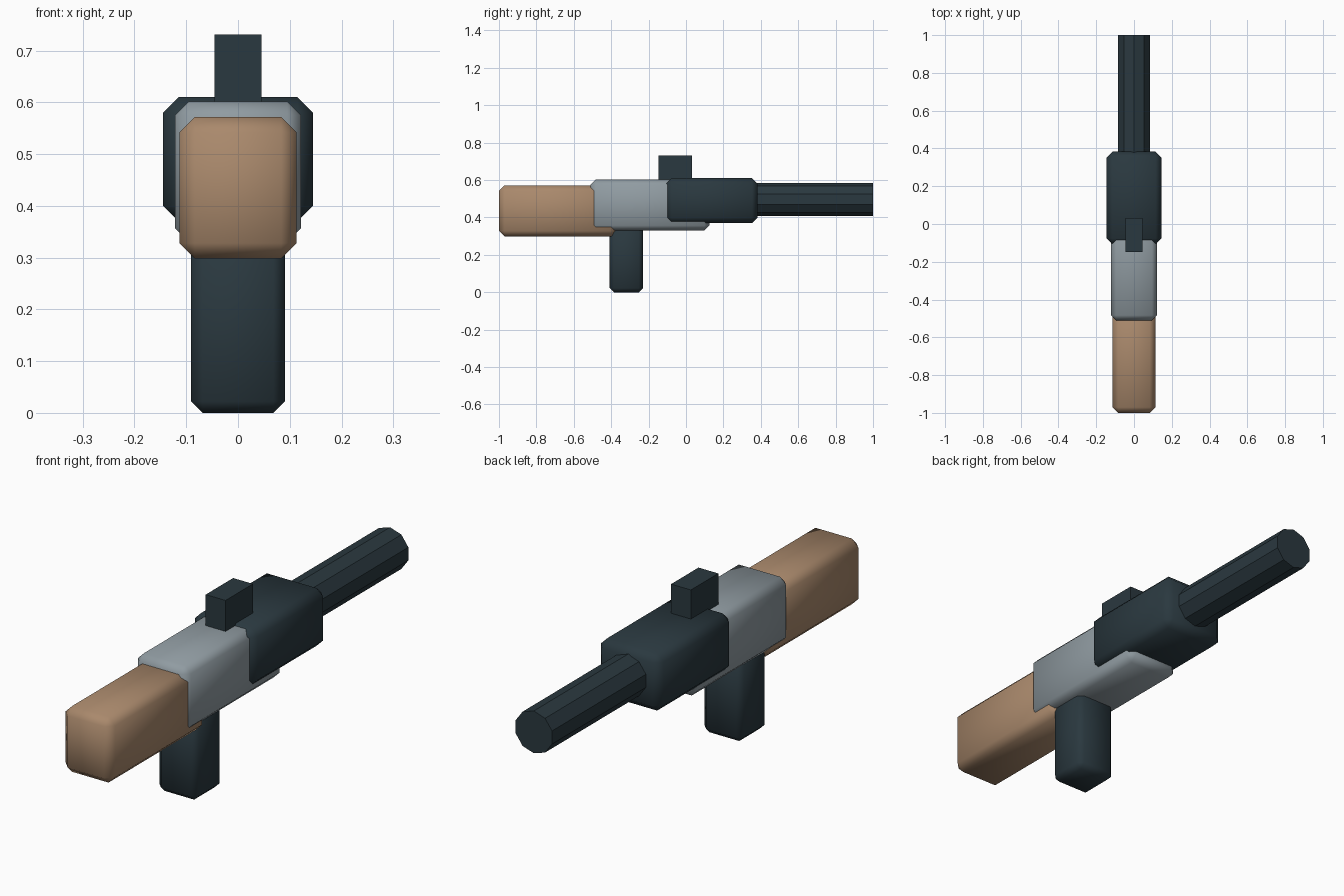
import bpy
import math

cube = bpy.data.objects.get("Cube")
if cube:
    bpy.data.objects.remove(cube, do_unlink=True)


def make_material(name, rgb):
    mat = bpy.data.materials.new(name)
    mat.use_nodes = True
    colour = (*rgb, 1)
    mat.diffuse_color = colour
    mat.node_tree.nodes["Principled BSDF"].inputs["Base Color"].default_value = colour
    return mat


dark = make_material("dark slate", (0.023, 0.040, 0.050))
grey = make_material("steel grey", (0.28, 0.33, 0.36))
tan = make_material("tan wood", (0.40, 0.25, 0.15))


def box(name, mat, width, ys, zs, bevel=0):
    """Centred block spanning ys and zs, with optional single-step soft edges."""
    bpy.ops.mesh.primitive_cube_add(size=1, location=(0, sum(ys) / 2, sum(zs) / 2))
    obj = bpy.context.object
    obj.name = name
    obj.scale = (width, ys[1] - ys[0], zs[1] - zs[0])
    bpy.ops.object.transform_apply(location=False, rotation=False, scale=True)
    obj.data.materials.append(mat)
    if bevel:
        mod = obj.modifiers.new("soft edges", 'BEVEL')
        mod.width = bevel
        mod.segments = 1
        bpy.ops.object.shade_smooth()
    return obj


# Body blocks
box("stock", tan, 0.227, (-1, -0.37), (0.298, 0.572), 0.03)
box("receiver", grey, 0.244, (-0.51, 0.125), (0.33, 0.602), 0.027)
box("handguard", dark, 0.289, (-0.107, 0.383), (0.37, 0.61), 0.03)
box("grip", dark, 0.181, (-0.408, -0.23), (0, 0.36), 0.022)
box("sight", dark, 0.091, (-0.147, 0.033), (0.59, 0.731))

# Faceted barrel
bpy.ops.mesh.primitive_cylinder_add(vertices=10, radius=0.088, depth=0.7,
                                    location=(0, 0.65, 0.497),
                                    rotation=(math.pi / 2, 0, 0))
barrel = bpy.context.object
barrel.name = "barrel"
barrel.data.materials.append(dark)
